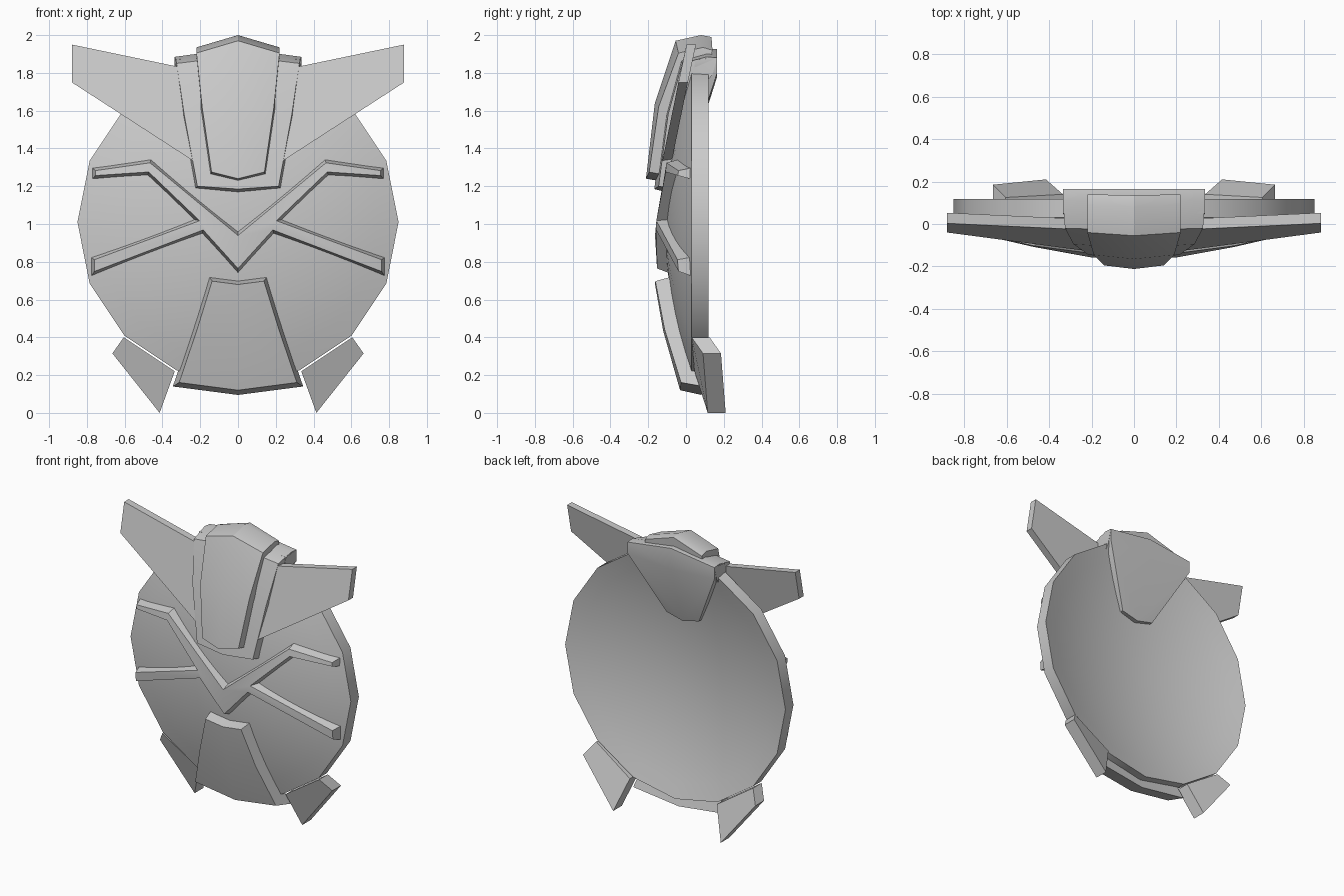
import bpy, bmesh, math

cube = bpy.data.objects.get("Cube")
if cube:
    bpy.data.objects.remove(cube, do_unlink=True)

mat = bpy.data.materials.new("plain grey")
mat.use_nodes = True
GREY = (0.6, 0.6, 0.6, 1)
mat.diffuse_color = GREY
for node in mat.node_tree.nodes:
    if node.type == 'BSDF_PRINCIPLED':
        node.inputs["Base Color"].default_value = GREY

R, MID, THICK = 0.85, 1.01, 0.088


def dome(x, z):
    """Front surface depth of the domed disc."""
    return -0.11 + 0.14 * (x * x + (z - MID) ** 2) / R ** 2


def finish(name, bm):
    bmesh.ops.remove_doubles(bm, verts=bm.verts, dist=0.0005)
    bmesh.ops.recalc_face_normals(bm, faces=bm.faces)
    mesh = bpy.data.meshes.new(name)
    bm.to_mesh(mesh)
    bm.free()
    mesh.materials.append(mat)
    obj = bpy.data.objects.new(name, mesh)
    bpy.context.collection.objects.link(obj)
    bpy.ops.object.select_all(action='DESELECT')
    obj.select_set(True)
    bpy.context.view_layer.objects.active = obj
    bpy.ops.object.shade_smooth_by_angle(angle=math.radians(30))
    return obj


def face(bm, pts):
    return bm.faces.new([bm.verts.new(p) for p in pts])


def prism(name, pts, depth):
    """Slab from a front outline (x, y, z), extruded straight back."""
    bm = bmesh.new()
    back = [(x, y + depth, z) for x, y, z in pts]
    face(bm, pts)
    face(bm, back[::-1])
    for i in range(len(pts)):
        j = (i + 1) % len(pts)
        face(bm, [pts[i], back[i], back[j], pts[j]])
    return finish(name, bm)


def folded(name, ring):
    """Plate from a closed profile of (half width, side y, z, centre y, z)."""
    bm = bmesh.new()
    n = len(ring)
    for s in (-1, 1):
        side = [(s * w, y, z) for w, y, z, cy, cz in ring]
        mid = [(0, cy, cz) for w, y, z, cy, cz in ring]
        for i in range(n):
            j = (i + 1) % n
            face(bm, [side[i], side[j], mid[j], mid[i]])
        for i in range(n // 2 - 1):
            face(bm, [side[i], side[i + 1], side[n - 2 - i], side[n - 1 - i]])
    return finish(name, bm)


def relief(name, quads, inset, height, sink):
    """Raised ornament following the dome, mirrored, with sloping sides."""
    bm = bmesh.new()
    for quad in quads:
        face(bm, [(x, 0, z) for x, z in quad])
        face(bm, [(-x, 0, z) for x, z in quad[::-1]])
    bmesh.ops.remove_doubles(bm, verts=bm.verts, dist=0.0005)
    bmesh.ops.recalc_face_normals(bm, faces=bm.faces)
    front = list(bm.faces)
    bmesh.ops.duplicate(bm, geom=list(bm.verts) + list(bm.edges) + front)
    bmesh.ops.inset_region(bm, faces=front, thickness=inset,
                           use_boundary=True, use_even_offset=True)
    raised = {v for f in front for v in f.verts}
    for v in bm.verts:
        v.co.y = dome(v.co.x, v.co.z) + (-height if v in raised else sink)
    return finish(name, bm)


# Domed disc: sixteen-sided shell with a straight rim
bm = bmesh.new()
SIDES, RINGS = 16, 8


def disc_point(ring, k, back):
    r, a = R * ring / RINGS, 2 * math.pi * k / SIDES
    x, z = r * math.cos(a), MID + r * math.sin(a)
    return (x, dome(x, z) + (THICK if back else 0), z)


for k in range(SIDES):
    for back in (False, True):
        face(bm, [disc_point(0, 0, back), disc_point(1, k, back), disc_point(1, k + 1, back)])
        for i in range(1, RINGS):
            face(bm, [disc_point(i, k, back), disc_point(i + 1, k, back),
                      disc_point(i + 1, k + 1, back), disc_point(i, k + 1, back)])
    face(bm, [disc_point(RINGS, k, False), disc_point(RINGS, k + 1, False),
              disc_point(RINGS, k + 1, True), disc_point(RINGS, k, True)])
finish("domed_disc", bm)

# Wings and lower fins on both sides
for s, label in ((1, "left"), (-1, "right")):
    wing = [(0.88, 0.003, 1.95), (0.88, -0.04, 1.75), (0.2, -0.13, 1.31), (0.28, -0.025, 1.825)]
    fin = [(0.605, 0.03, 0.40), (0.665, 0.09, 0.315), (0.415, 0.115, 0), (0.335, 0.045, 0.22)]
    prism(label + "_wing", [(s * x, y, z) for x, y, z in wing], 0.05)
    prism(label + "_fin", [(s * x, y, z) for x, y, z in fin], 0.095)

# Layered crest at the top
folded("front_crest_plate", [
    (0.14, -0.195, 1.275, -0.212, 1.24),
    (0.19, -0.145, 1.62, -0.165, 1.64),
    (0.22, -0.04, 1.905, -0.055, 1.97),
    (0.22, 0.09, 1.935, 0.08, 2.0),
    (0.22, 0.14, 1.92, 0.135, 1.99),
    (0.22, 0.13, 1.86, 0.13, 1.88),
    (0.195, -0.09, 1.6, -0.10, 1.6),
    (0.145, -0.14, 1.265, -0.155, 1.23)])
folded("rear_crest_plate", [
    (0.215, -0.145, 1.2, -0.168, 1.185),
    (0.285, -0.095, 1.58, -0.115, 1.58),
    (0.325, -0.02, 1.85, -0.03, 1.89),
    (0.335, 0.11, 1.885, 0.11, 1.93),
    (0.335, 0.165, 1.88, 0.165, 1.925),
    (0.335, 0.14, 1.79, 0.14, 1.79),
    (0.295, -0.04, 1.58, -0.05, 1.58),
    (0.225, -0.09, 1.19, -0.11, 1.17)])
folded("crest_back_clamp", [
    (0.335, 0.165, 1.88, 0.165, 1.925),
    (0.335, 0.165, 1.8, 0.165, 1.78),
    (0.125, 0.035, 1.4, 0.035, 1.37),
    (0.125, -0.03, 1.4, -0.03, 1.37),
    (0.325, 0.04, 1.8, 0.04, 1.78),
    (0.335, 0.05, 1.87, 0.05, 1.9)])

# Crossed ornament on the middle of the dome
top, notch, elbow = (0, 0.965), (0, 0.735), (0.46, 1.345)
inner, crook, hip = (0.48, 1.255), (0.24, 1.025), (0.19, 0.945)
relief("crossed_bars", [
    [top, elbow, inner, crook],
    [elbow, (0.775, 1.30), (0.775, 1.235), inner],
    [top, crook, hip, notch],
    [crook, (0.78, 0.825), (0.78, 0.72), hip]], 0.02, 0.055, 0.02)

# Tapered plate on the lower dome
rows = [(0.155, 0.725, 0.705), (0.24, 0.45, 0.435), (0.345, 0.14, 0.095)]
relief("lower_plate", [
    [(0, c0), (w0, z0), (w1, z1), (0, c1)]
    for (w0, z0, c0), (w1, z1, c1) in zip(rows, rows[1:])], 0.025, 0.075, 0.03)
